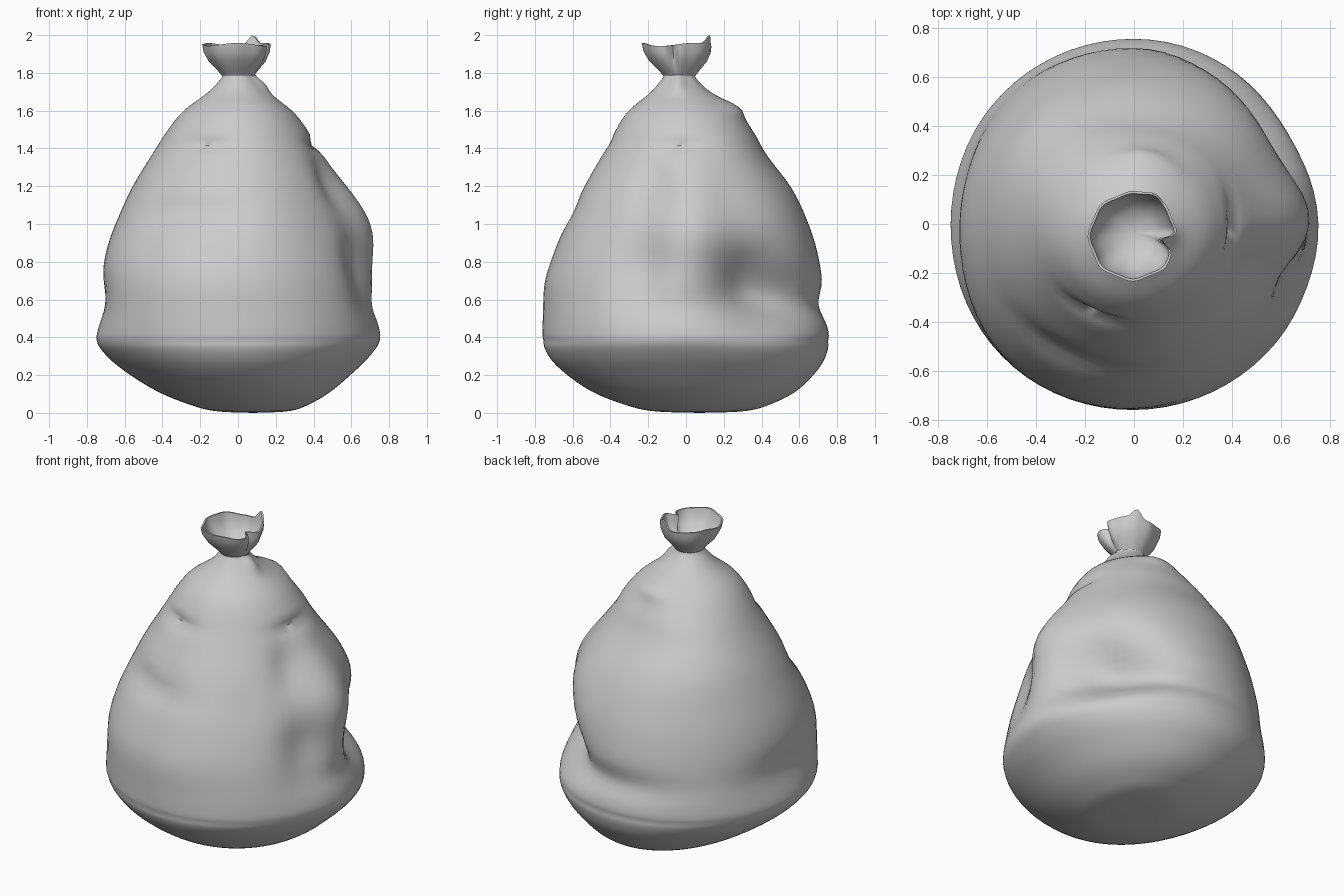
import bpy, bmesh, math
from mathutils import Vector

if "Cube" in bpy.data.objects:
    bpy.data.objects.remove(bpy.data.objects["Cube"])

SEGMENTS = 72

# Radius / height profiles, bottom to top
BODY = [(0.0, 0.0), (0.20, 0.01), (0.33, 0.05), (0.47, 0.12), (0.62, 0.23),
        (0.705, 0.31), (0.752, 0.38), (0.755, 0.46), (0.738, 0.60), (0.71, 0.78),
        (0.665, 0.95), (0.575, 1.15), (0.455, 1.35), (0.365, 1.50),
        (0.285, 1.60), (0.155, 1.70), (0.09, 1.77), (0.085, 1.79)]
NECK = [(0.085, 1.785), (0.105, 1.81), (0.15, 1.86), (0.174, 1.91), (0.18, 1.95),
        (0.170, 1.95), (0.163, 1.91), (0.138, 1.86), (0.085, 1.81), (0.0, 1.79)]

# Folds: angle, height, angular spread, height spread, depth
FOLDS = [
    (30, 0.68, 14, 0.15, -0.15),     # deep dent on the right side
    (50, 0.62, 14, 0.10, -0.10),
    (-20, 1.20, 9, 0.10, -0.05),     # stepped folds, front right
    (-20, 0.76, 9, 0.15, -0.07),
    (-45, 1.02, 18, 0.22, -0.03),
    (-3, 1.42, 14, 0.022, -0.035),   # short creases near the top
    (247, 1.42, 14, 0.022, -0.035),
    (2, 1.02, 11, 0.16, 0.06),       # bulges
    (45, 1.05, 18, 0.13, 0.02),
    (80, 1.62, 20, 0.035, 0.04),
    (135, 1.28, 28, 0.16, 0.04),
    (225, 0.70, 28, 0.16, 0.03),
    (270, 0.68, 24, 0.10, 0.015),
    (90, 1.38, 25, 0.10, -0.03),     # shallow dents
    (245, 1.06, 18, 0.05, -0.03),
    (250, 1.08, 30, 0.16, -0.015),
    (180, 0.58, 20, 0.10, -0.045),
    (0, 0.56, 16, 0.06, -0.02),
    (80, 0.57, 24, 0.06, -0.045),
    (-5, 1.74, 14, 0.035, 0.03),
]


def bell(value, spread):
    return math.exp(-0.5 * (value / spread) ** 2)


def turn(a, b):
    return (a - b + 180) % 360 - 180


def smooth_profile(points, steps):
    """Catmull-Rom curve through the profile points."""
    pts = [Vector(p) for p in points]
    out = []
    for i in range(len(pts) - 1):
        p0, p1, p2 = pts[max(i - 1, 0)], pts[i], pts[i + 1]
        p3 = pts[min(i + 2, len(pts) - 1)]
        for s in range(steps):
            t = s / steps
            out.append(0.5 * (2 * p1 + (p2 - p0) * t + (2 * p0 - 5 * p1 + 4 * p2 - p3) * t * t
                              + (3 * p1 - p0 - 3 * p2 + p3) * t ** 3))
    return out + [pts[-1]]


def body_point(r, z, deg):
    a = math.radians(deg)
    if r > 0:
        r += sum(d * bell(turn(deg, t), st) * bell(z - h, sh) for t, h, st, sh, d in FOLDS)
    low = max(0.0, 1 - z / 0.38)
    high = min(1.0, max(0.0, (z - 1.45) / 0.3))
    x = r * math.cos(a) + 0.08 * low ** 2.5
    # the underside is broader front to back than side to side
    y = r * math.sin(a) * (1 + 0.25 * low) + 0.07 * low ** 1.5 - 0.035 * high
    return (x, y, max(z, 0))


def neck_point(r, z, deg):
    flare = min(1.0, max(0.0, (z - 1.80) / 0.13))
    inner = min(1, r / 0.15)
    r *= 1 + flare * 0.025 * math.cos(math.radians(8 * deg))
    r -= 0.07 * flare * bell(turn(deg, -9), 6) * inner     # pinched notch
    r += 0.02 * flare * bell(turn(deg, 64), 9) * inner     # raised tip
    z += flare ** 3 * (0.05 * bell(turn(deg, 64), 7) + 0.008 * math.sin(math.radians(3 * deg)))
    a = math.radians(deg)
    return (r * math.cos(a) - 0.005 * flare, r * math.sin(a) - 0.035 - 0.015 * flare, z)


def lathe(name, profile, place):
    """Revolve a profile, displacing every point with place()."""
    bm = bmesh.new()
    rings = []
    for r, z in profile:
        if r < 1e-6:
            rings.append([bm.verts.new(place(0, z, 0))] * SEGMENTS)
        else:
            rings.append([bm.verts.new(place(r, z, 360 * i / SEGMENTS)) for i in range(SEGMENTS)])
    for lower, upper in zip(rings, rings[1:]):
        for i in range(SEGMENTS):
            j = (i + 1) % SEGMENTS
            bm.faces.new(list(dict.fromkeys((lower[i], lower[j], upper[j], upper[i]))))
    bmesh.ops.recalc_face_normals(bm, faces=bm.faces)
    mesh = bpy.data.meshes.new(name)
    bm.to_mesh(mesh)
    bm.free()
    obj = bpy.data.objects.new(name, mesh)
    bpy.context.collection.objects.link(obj)
    bpy.ops.object.select_all(action='DESELECT')
    obj.select_set(True)
    bpy.context.view_layer.objects.active = obj
    bpy.ops.object.shade_smooth_by_angle(angle=math.radians(50))
    return obj


# Full sack with dents and folds
lathe("sack_body", smooth_profile(BODY, 5), body_point)

# Gathered neck opening into a thin flared collar
lathe("gathered_neck", NECK, neck_point)
